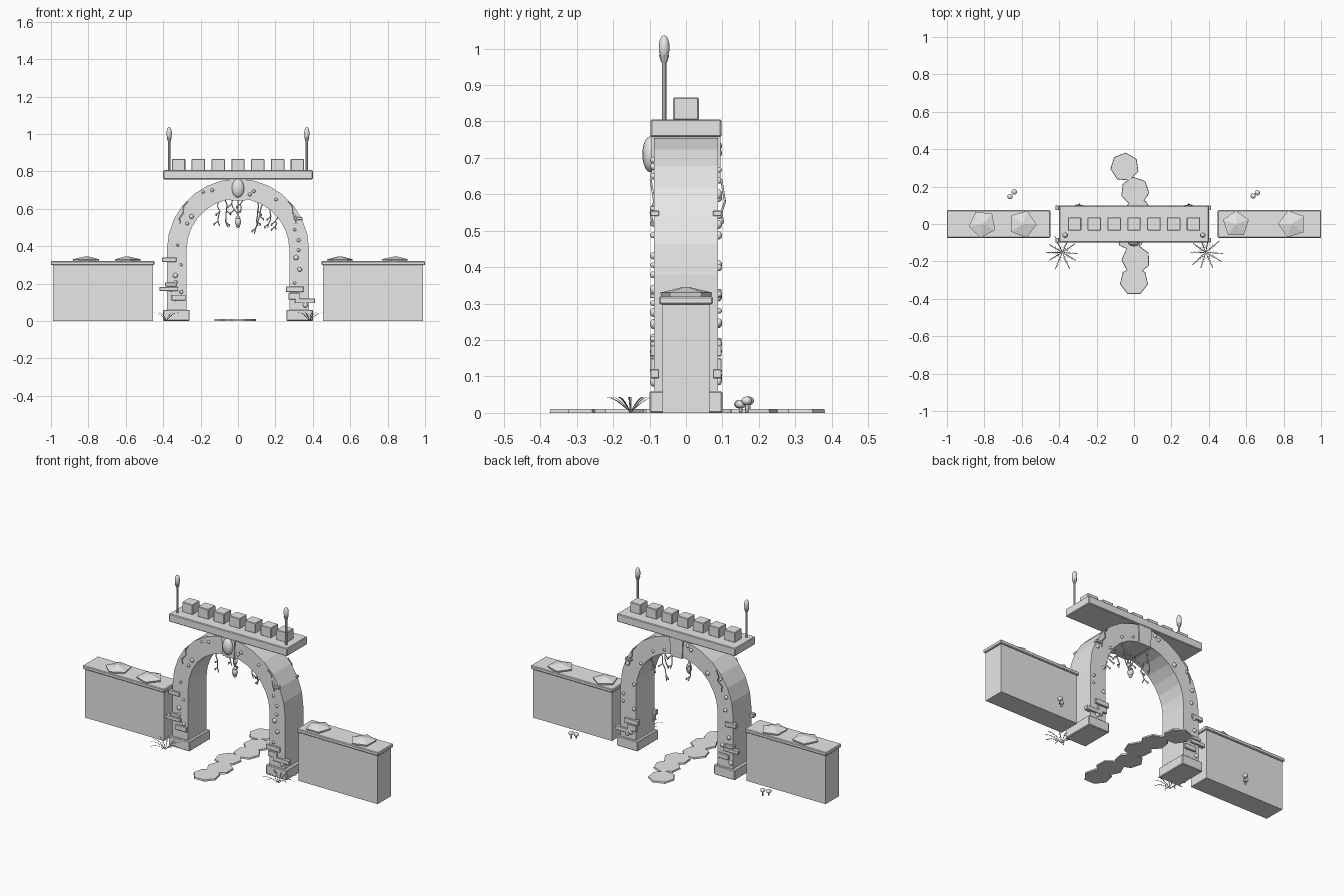
import bpy, bmesh, math, random
from mathutils import Matrix, Vector

random.seed(4)
old = bpy.data.objects.get("Cube")
if old:
    bpy.data.objects.remove(old, do_unlink=True)

stone = bpy.data.materials.new("pale_grey_stone")
stone.use_nodes = True
GREY = (0.8, 0.8, 0.8, 1)
stone.diffuse_color = GREY
stone.node_tree.nodes["Principled BSDF"].inputs["Base Color"].default_value = GREY


def finish(name, bm, smooth=False, recalc=True):
    if recalc:
        bmesh.ops.recalc_face_normals(bm, faces=bm.faces)
    for f in bm.faces:
        f.smooth = smooth
    mesh = bpy.data.meshes.new(name)
    bm.to_mesh(mesh)
    bm.free()
    mesh.materials.append(stone)
    ob = bpy.data.objects.new(name, mesh)
    bpy.context.collection.objects.link(ob)
    return ob


def place(loc, size):
    return Matrix.Translation(loc) @ Matrix.Diagonal((*size, 1))


def add_box(bm, x0, x1, y0, y1, z0, z1):
    centre = ((x0 + x1) / 2, (y0 + y1) / 2, (z0 + z1) / 2)
    bmesh.ops.create_cube(bm, size=1, matrix=place(centre, (x1 - x0, y1 - y0, z1 - z0)))


def box(name, *limits, bevel=0.0):
    bm = bmesh.new()
    add_box(bm, *limits)
    if bevel:
        bmesh.ops.bevel(bm, geom=bm.edges[:], offset=bevel, segments=1, affect='EDGES')
    return finish(name, bm)


def add_ball(bm, loc, size, u=10, v=7):
    bmesh.ops.create_uvsphere(bm, u_segments=u, v_segments=v, radius=1, matrix=place(loc, size))


def add_cone(bm, loc, r1, r2, depth, sides=8, turn=0.0):
    bmesh.ops.create_cone(bm, cap_ends=True, segments=sides, radius1=r1, radius2=r2, depth=depth,
                          matrix=Matrix.Translation(loc) @ Matrix.Rotation(turn, 4, 'Z'))


def tubes(name, paths, radius):
    curve = bpy.data.curves.new(name, 'CURVE')
    curve.dimensions = '3D'
    curve.bevel_depth = radius
    curve.bevel_resolution = 1
    curve.use_fill_caps = True
    for pts in paths:
        spline = curve.splines.new('POLY')
        spline.points.add(len(pts) - 1)
        for p, co in zip(spline.points, pts):
            p.co = (*co, 1)
    curve.materials.append(stone)
    ob = bpy.data.objects.new(name, curve)
    bpy.context.collection.objects.link(ob)


SPRING, OUTER, INNER, HALF = 0.38, 0.38, 0.275, 0.088

# Arch with its straight legs, as one extruded profile
bm = bmesh.new()
steps = 14
angles = [math.pi * i / steps for i in range(steps + 1)]
rows = [(OUTER, INNER, 0, 0.05)]
sections = [(1, 0, 0.05 - SPRING)] + [(math.cos(a), math.sin(a), 0) for a in angles] + [(-1, 0, 0.05 - SPRING)]
rings = []
for c, s, drop in sections:
    rings.append([bm.verts.new((r * c, y, SPRING + r * s + drop))
                  for r, y in ((OUTER, -HALF), (OUTER, HALF), (INNER, HALF), (INNER, -HALF))])
for a, b in zip(rings, rings[1:]):
    for i in range(4):
        j = (i + 1) % 4
        bm.faces.new((a[i], a[j], b[j], b[i]))
bm.faces.new(rings[0])
bm.faces.new(rings[-1])
finish("arch", bm)

# Keystone with oval boss
bm = bmesh.new()
add_box(bm, -0.045, 0.045, -0.095, 0.095, 0.645, 0.76)
for v in bm.verts:
    if v.co.z < 0.7:
        v.co.x *= 0.88
finish("keystone", bm)
bm = bmesh.new()
add_ball(bm, (0, -0.097, 0.71), (0.034, 0.023, 0.05), 14, 9)
finish("keystone_boss", bm, True)

# Parapet and merlons
box("parapet_deck", -0.4, 0.4, -0.098, 0.098, 0.757, 0.806, bevel=0.004)
for i in range(7):
    x = (i - 3) * 0.106
    box("merlon", x - 0.036, x + 0.036, -0.035, 0.035, 0.804, 0.866, bevel=0.003)

# Parts repeated at both ends
for side, label in ((-1, "right"), (1, "left")):
    def span(a, b):
        return sorted((side * a, side * b))

    box(label + "_pillar_base", *span(0.258, 0.4), -0.1, 0.1, 0, 0.06, bevel=0.004)
    box(label + "_wall", *span(0.455, 0.99), -0.065, 0.065, 0, 0.3)
    box(label + "_wall_cap", *span(0.447, 1.0), -0.074, 0.074, 0.298, 0.32, bevel=0.004)

    # Torch pole and flame
    bm = bmesh.new()
    add_cone(bm, (side * 0.368, -0.06, 0.89), 0.006, 0.006, 0.17)
    add_cone(bm, (side * 0.368, -0.06, 0.972), 0.008, 0.014, 0.02)
    finish(label + "_torch_pole", bm)
    bm = bmesh.new()
    add_ball(bm, (side * 0.368, -0.06, 1.003), (0.015, 0.015, 0.034))
    finish(label + "_torch_flame", bm, True)

    # Fern: arching ribs with pairs of leaflets
    bm = bmesh.new()
    for k in range(10):
        a = k * math.tau / 10 + random.uniform(-0.15, 0.15)
        reach = random.uniform(0.08, 0.1)
        out = Vector((math.cos(a), math.sin(a), 0))
        across = Vector((-out.y, out.x, 0))

        def rib(t):
            return Vector((side * 0.383, -0.152, 0)) + out * reach * t + Vector((0, 0, 0.044 * math.sin(min(1, t * 1.25) * 1.57)))
        for n in range(8):
            t0, t1 = n / 8, (n + 1) / 8
            w = across * 0.002
            p, q = rib(t0), rib(t1)
            bm.faces.new([bm.verts.new(v) for v in (p - w, p + w, q + w, q - w)])
            if n > 1:
                for flip in (-1, 1):
                    tip = p + across * flip * 0.014 * (1.15 - t0) + out * 0.008
                    bm.faces.new([bm.verts.new(v) for v in (p, p + out * 0.004, tip)])
    finish(label + "_fern", bm, recalc=False)

# Faceted cap rocks on the walls
for x, r, turn in ((-0.81, 0.075, 0.5), (-0.595, 0.075, 0.9), (0.545, 0.072, 0.0), (0.845, 0.075, 0.3)):
    bm = bmesh.new()
    add_cone(bm, (x, 0, 0.324), r * 0.95, r, 0.012, 5, turn)
    add_cone(bm, (x, 0, 0.338), r, 0.006, 0.016, 5, turn)
    finish("wall_rock", bm)

# Stepping stone path
path = ((0.0, -0.305), (0.01, -0.19), (-0.02, -0.065), (0.02, 0.06), (0.005, 0.175), (-0.05, 0.305))
for i, (x, y) in enumerate(path):
    bm = bmesh.new()
    add_cone(bm, (x, y, 0.005), 0.077, 0.075, 0.01, 7, i * 0.7)
    finish("path_stone", bm)

# Mushrooms behind the walls
for x, y, h in ((-0.64, 0.172, 0.045), (-0.663, 0.147, 0.036), (0.66, 0.167, 0.045), (0.637, 0.15, 0.036)):
    bm = bmesh.new()
    add_cone(bm, (x, y, h * 0.35), 0.005, 0.004, h * 0.7)
    add_ball(bm, (x, y, h - 0.012), (0.015, 0.015, 0.012))
    finish("mushroom", bm, True)

# Projecting bricks, through both faces of the pillars
bricks = ((-0.405, -0.33, 0.315, 0.34), (-0.42, -0.32, 0.16, 0.182), (-0.355, -0.28, 0.11, 0.14),
          (-0.39, -0.33, 0.185, 0.205), (0.257, 0.35, 0.155, 0.185), (0.305, 0.412, 0.095, 0.12),
          (0.27, 0.33, 0.115, 0.15), (0.3, 0.345, 0.54, 0.555))
for x0, x1, z0, z1 in bricks:
    for y in (-0.086, 0.086):
        box("brick", x0, x1, y - 0.012, y + 0.012, z0, z1, bevel=0.002)

# Pebbles studding both faces
bm = bmesh.new()
for y in (-0.09, 0.09):
    for i in range(24):
        r = random.uniform(INNER + 0.012, OUTER - 0.012)
        size = random.uniform(0.007, 0.014)
        if i < 12:
            a = math.pi * (i + random.random()) / 12
            x, z = r * math.cos(a), SPRING + r * math.sin(a)
        else:
            x, z = r * random.choice((-1, 1)), random.uniform(0.08, SPRING)
        if abs(x) > 0.06:
            add_ball(bm, (x, y, z), (size, 0.009, size), 8, 6)
finish("pebbles", bm, True)

# Hanging vines with side twigs, and leaf buds
paths = []
bm = bmesh.new()
for x, y, length in ((-0.105, -0.05, 0.13), (-0.07, 0.03, 0.15), (-0.02, -0.03, 0.08), (0.02, -0.03, 0.08),
                     (0.105, -0.03, 0.13), (0.13, 0.05, 0.16), (0.17, -0.04, 0.1), (0.21, 0.03, 0.07)):
    top = SPRING + math.sqrt(INNER ** 2 - x ** 2) + 0.004
    pts = [Vector((x, y, top))]
    for k in range(5):
        pts.append(pts[-1] + Vector((random.uniform(-0.014, 0.014), random.uniform(-0.01, 0.01), -length / 5)))
    paths.append(pts)
    for k in (2, 4):
        tip = pts[k] + Vector((random.choice((-0.02, 0.02)), 0.008, -0.018))
        paths.append([pts[k], tip])
        add_ball(bm, tip, (0.005, 0.005, 0.008), 6, 4)
tubes("hanging_vines", paths, 0.003)
finish("vine_buds", bm, True)

# Vines creeping on the outside of the arch haunches
creepers = []
for side in (-1, 1):
    for y in (-0.097, 0.097):
        creepers.append([(side * (0.27 + 0.012 * (k % 2) + k * 0.01), y + 0.005 * (k % 3), 0.64 - k * 0.03) for k in range(5)])
tubes("creeping_vines", creepers, 0.003)

# Lantern hung beneath the keystone
tubes("lantern_cord", [[(0, -0.03, 0.65), (0, -0.03, 0.55)]], 0.003)
bm = bmesh.new()
add_ball(bm, (0, -0.03, 0.53), (0.017, 0.017, 0.024))
add_cone(bm, (0, -0.03, 0.555), 0.014, 0.006, 0.012)
add_cone(bm, (0, -0.03, 0.503), 0.006, 0.012, 0.01)
finish("lantern", bm, True)
